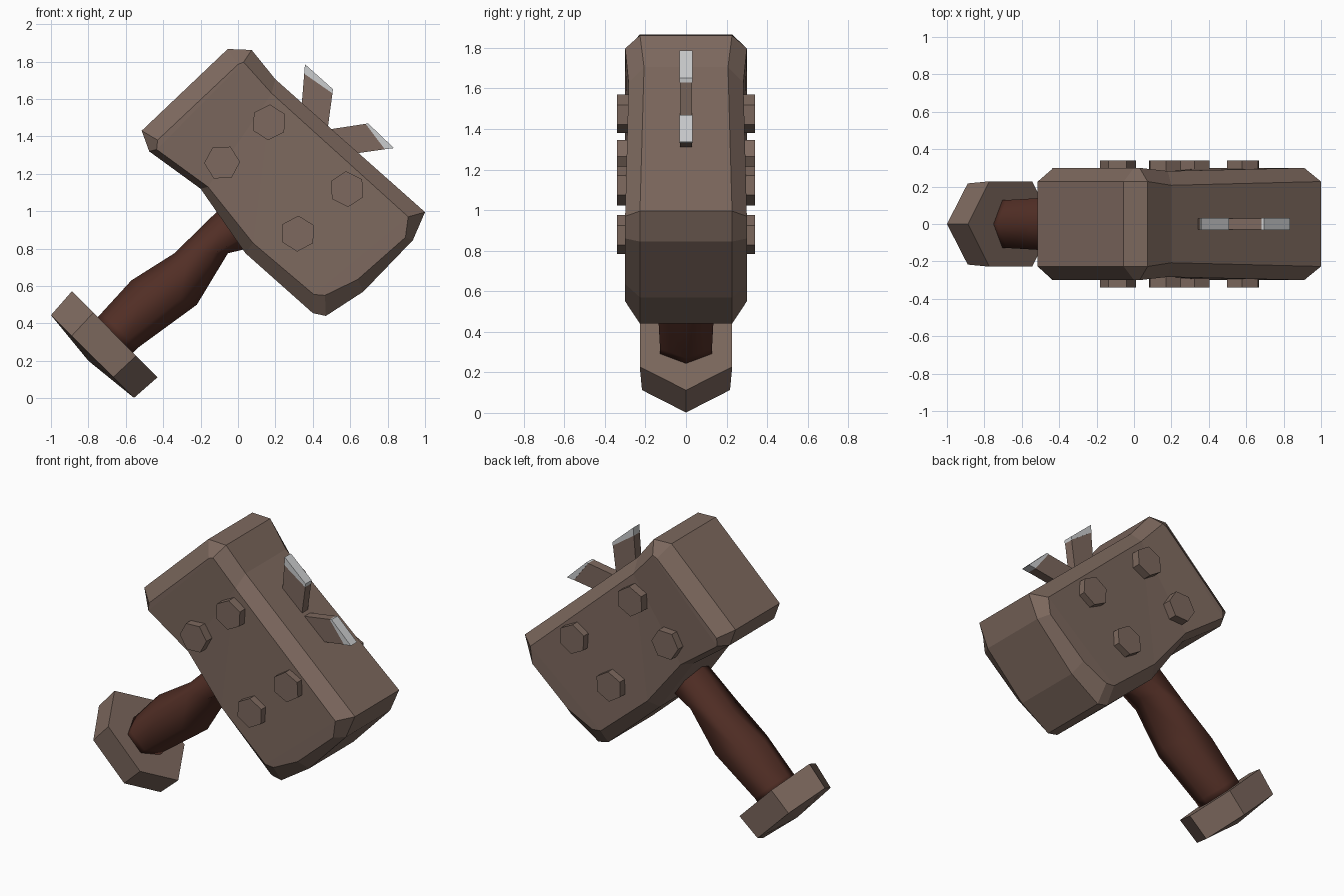
import bpy, bmesh, math
from mathutils import Vector

if "Cube" in bpy.data.objects:
    bpy.data.objects.remove(bpy.data.objects["Cube"])


def material(name, rgb):
    m = bpy.data.materials.new(name)
    m.diffuse_color = (*rgb, 1)
    m.use_nodes = True
    m.node_tree.nodes["Principled BSDF"].inputs["Base Color"].default_value = m.diffuse_color
    return m


STONE = material("brown_stone", (0.205, 0.140, 0.112))
LEATHER = material("dark_leather", (0.085, 0.028, 0.019))
STEEL = material("light_steel", (0.60, 0.61, 0.62))


def loft(name, rings, mat, caps=None, smooth=False, tip=None):
    """Bridge rings of points; caps = index patches for the end rings, tip = apex over first ring."""
    bm = bmesh.new()
    vs = [[bm.verts.new(p) for p in r] for r in rings]
    n = len(rings[0])
    for a, b in zip(vs, vs[1:]):
        for i in range(n):
            j = (i + 1) % n
            bm.faces.new((a[i], a[j], b[j], b[i]))
    for k in (0, -1):
        if k == 0 and tip:
            t = bm.verts.new(tip)
            for i in range(n):
                bm.faces.new((vs[0][i], vs[0][(i + 1) % n], t))
            continue
        for patch in caps or [range(n)]:
            bm.faces.new([vs[k][i] for i in patch])
    bmesh.ops.recalc_face_normals(bm, faces=bm.faces[:])
    me = bpy.data.meshes.new(name)
    bm.to_mesh(me)
    bm.free()
    me.materials.append(mat)
    for f in me.polygons:
        f.use_smooth = smooth
    ob = bpy.data.objects.new(name, me)
    bpy.context.collection.objects.link(ob)
    return ob


def slab(name, outline, y0, y1, mat):
    return loft(name, [[(x, y, z) for x, z in outline] for y in (y0, y1)], mat)


def hex_ring(top, bottom, half_y):
    """Six-sided ring between two (x, z) points in the y = 0 plane."""
    c = (Vector(top) + Vector(bottom)) / 2
    h = (Vector(top) - Vector(bottom)) / 2
    pts = []
    for i in range(6):
        a = math.pi * i / 3
        p = c + h * math.cos(a)
        pts.append((p.x, half_y * math.sin(a) / math.sin(math.pi / 3), p.y))
    return pts


# Hammer head: chamfered outline with a slight waist (points 3, 9, 10)
outer = [(-.515, 1.43), (-.055, 1.867), (.073, 1.862), (.20, 1.705), (1.0, .995), (.935, .845),
         (.67, .57), (.47, .44), (.40, .455), (.04, .775), (-.20, 1.12), (-.475, 1.32)]
inner = [(-.43, 1.38), (0, 1.785), (.03, 1.797), (.18, 1.63), (.91, .97), (.895, .86),
         (.64, .635), (.465, .55), (.405, .555), (.08, .83), (-.16, 1.13), (-.435, 1.33)]
waist = (3, 9, 10)


def head_ring(pts, y, y_waist):
    return [(x, y_waist if i in waist else y, z) for i, (x, z) in enumerate(pts)]


loft("hammer_head",
     [head_ring(inner, -.30, -.283), head_ring(outer, -.227, -.207),
      head_ring(outer, .227, .207), head_ring(inner, .30, .283)],
     STONE, caps=[(11, 0, 1, 2), (2, 3, 10, 11), (3, 9, 10), (3, 4, 8, 9), (4, 5, 6, 7, 8)])

# Hexagonal bolts on both faces
bolts = [(.166, 1.475, 27), (-.085, 1.26, 2), (.583, 1.118, 33), (.32, .88, 28)]
for side, label in ((-1, "front"), (1, "back")):
    for k, (bx, bz, rot) in enumerate(bolts):
        out = [(bx + .096 * math.cos(math.radians(rot + 60 * i)),
                bz + .096 * math.sin(math.radians(rot + 60 * i))) for i in range(6)]
        slab(f"bolt_{label}_{k + 1}", out, side * .24, side * .34, STONE)

# Two flat spikes with steel tips
spikes = [([(.335, 1.50), (.47, 1.37), (.505, 1.63), (.354, 1.735)], [(.508, 1.652), (.358, 1.786)]),
          ([(.44, 1.43), (.57, 1.30), (.785, 1.331), (.682, 1.467)], [(.834, 1.337), (.695, 1.47)])]
for k, (body, tip) in enumerate(spikes):
    slab(f"spike_{k + 1}", body, -.03, .03, STONE)
    slab(f"spike_tip_{k + 1}", [body[3], body[2]] + tip, -.032, .032, STEEL)

# Wavy grip
grip = [((-.76, .425), (-.565, .24), .128), ((-.73, .455), (-.535, .27), .128),
        ((-.57, .63), (-.22, .50), .14), ((-.34, .775), (-.054, .775), .132),
        ((-.11, 1.0), (.05, .80), .125), ((.0, 1.1), (.16, .90), .125)]
loft("grip", [hex_ring(*g) for g in grip], LEATHER, smooth=True)

# Pommel with a slightly pointed underside
loft("pommel", [hex_ring((-1.0, .444), (-.556, .002), .217),
                hex_ring((-.888, .572), (-.43, .112), .228)],
     STONE, tip=(-.80, 0, .2))
